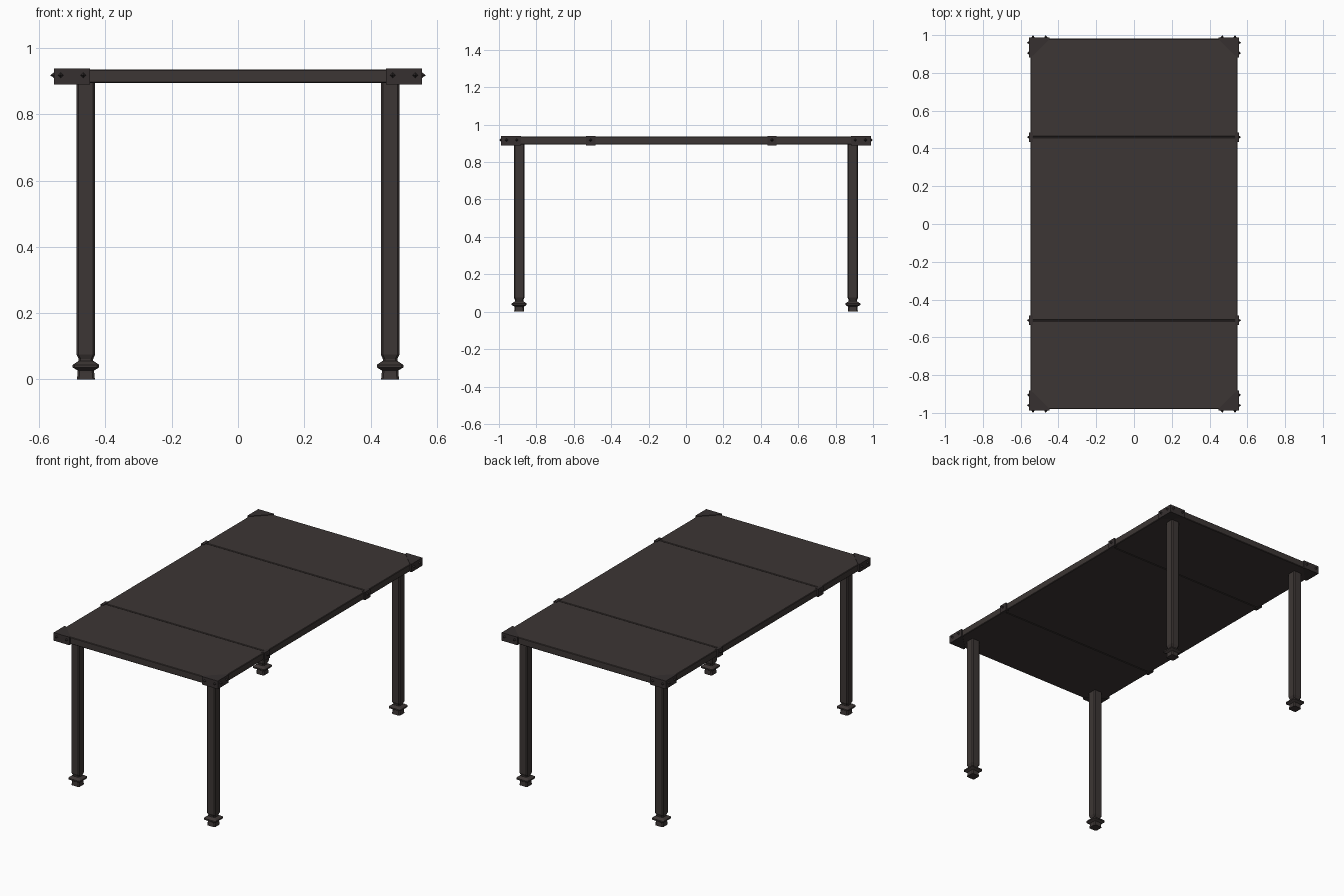
import bpy, bmesh, math
from mathutils import Matrix, Vector

if "Cube" in bpy.data.objects:
    bpy.data.objects.remove(bpy.data.objects["Cube"])


def material(name, col):
    m = bpy.data.materials.new(name)
    m.diffuse_color = (*col, 1)
    m.use_nodes = True
    m.node_tree.nodes["Principled BSDF"].inputs["Base Color"].default_value = m.diffuse_color
    return m


wood = material("dark wood", (0.046, 0.037, 0.035))
iron = material("dark iron", (0.037, 0.030, 0.030))


def finish(bm, name, mat):
    bmesh.ops.recalc_face_normals(bm, faces=bm.faces)
    me = bpy.data.meshes.new(name)
    bm.to_mesh(me)
    bm.free()
    me.materials.append(mat)
    ob = bpy.data.objects.new(name, me)
    bpy.context.collection.objects.link(ob)
    return ob


def box(name, lo, hi, mat, bevel=0.0):
    bm = bmesh.new()
    lo, hi = Vector(lo), Vector(hi)
    bmesh.ops.create_cube(bm, size=1, matrix=Matrix.Translation((lo + hi) / 2)
                          @ Matrix.Diagonal((*(hi - lo), 1)))
    if bevel:
        bmesh.ops.bevel(bm, geom=bm.edges[:], offset=bevel, segments=1, affect='EDGES')
    return finish(bm, name, mat)


def loft(name, rings, mat):
    """Skin a stack of equal-length closed loops and cap both ends."""
    bm = bmesh.new()
    loops = [[bm.verts.new(p) for p in r] for r in rings]
    for a, b in zip(loops, loops[1:]):
        for i in range(len(a)):
            j = (i + 1) % len(a)
            bm.faces.new((a[i], a[j], b[j], b[i]))
    bm.faces.new(loops[0])
    bm.faces.new(loops[-1])
    return finish(bm, name, mat)


def stud(name, pos, direction):
    # four-sided pyramid pointing outward
    bm = bmesh.new()
    rot = Vector(direction).to_track_quat('Z', 'Y').to_matrix().to_4x4()
    bmesh.ops.create_cone(bm, cap_ends=True, segments=4, radius1=0.010, radius2=0,
                          depth=0.014, matrix=Matrix.Translation(pos) @ rot)
    finish(bm, name, iron)


# Table top: three planks with narrow seams
SEAMS = (-0.51, 0.46)
ends = [-0.979, *SEAMS, 0.981]
for i in range(3):
    box(f"top_plank_{i + 1}", (-0.547, ends[i] + (0.002 if i else 0), 0.894),
        (0.547, ends[i + 1] - (0.002 if i < 2 else 0), 0.936), wood, 0.003)
for i, y in enumerate(SEAMS):
    box(f"seam_filler_{i + 1}", (-0.54, y - 0.004, 0.897), (0.54, y + 0.004, 0.932), iron)


# Chamfered square leg with a turned foot
def square(cx, cy, z, h, c=0.006):
    k = h - c
    return [(cx + x, cy + y, z) for x, y in
            ((h, -k), (h, k), (k, h), (-k, h), (-h, k), (-h, -k), (-k, -h), (k, -h))]


LEG = [(0, .027), (.021, .025), (.027, .025), (.036, .040), (.044, .040),
       (.056, .022), (.062, .022), (.075, .028), (.896, .028)]

for sx in (-1, 1):
    side = "right" if sx > 0 else "left"
    for sy in (-1, 1):
        tag = f"{'back' if sy > 0 else 'front'}_{side}"
        loft(f"{tag}_leg", [square(sx * .459, sy * .892, z, h) for z, h in LEG], wood)

        # Triangular corner bracket with studs
        shape = [(.555, .988), (.447, .988), (.447, .978), (.545, .882), (.555, .882)]
        loft(f"{tag}_bracket", [[(sx * x, sy * y, z) for x, y in shape]
                                for z in (.890, .939)], iron)
        for n, x in enumerate((.535, .467)):
            stud(f"{tag}_end_stud_{n}", (sx * x, sy * .993, .918), (0, sy, 0))
        for n, y in enumerate((.960, .905)):
            stud(f"{tag}_side_stud_{n}", (sx * .560, sy * y, .918), (sx, 0, 0))

    # Straps clamping the seam ends
    for i, y in enumerate(SEAMS):
        xs = sorted((sx * .535, sx * .555))
        box(f"{side}_strap_{i + 1}", (xs[0], y - .025, .890), (xs[1], y + .025, .939), iron)
        stud(f"{side}_strap_stud_{i + 1}", (sx * .560, y, .918), (sx, 0, 0))
